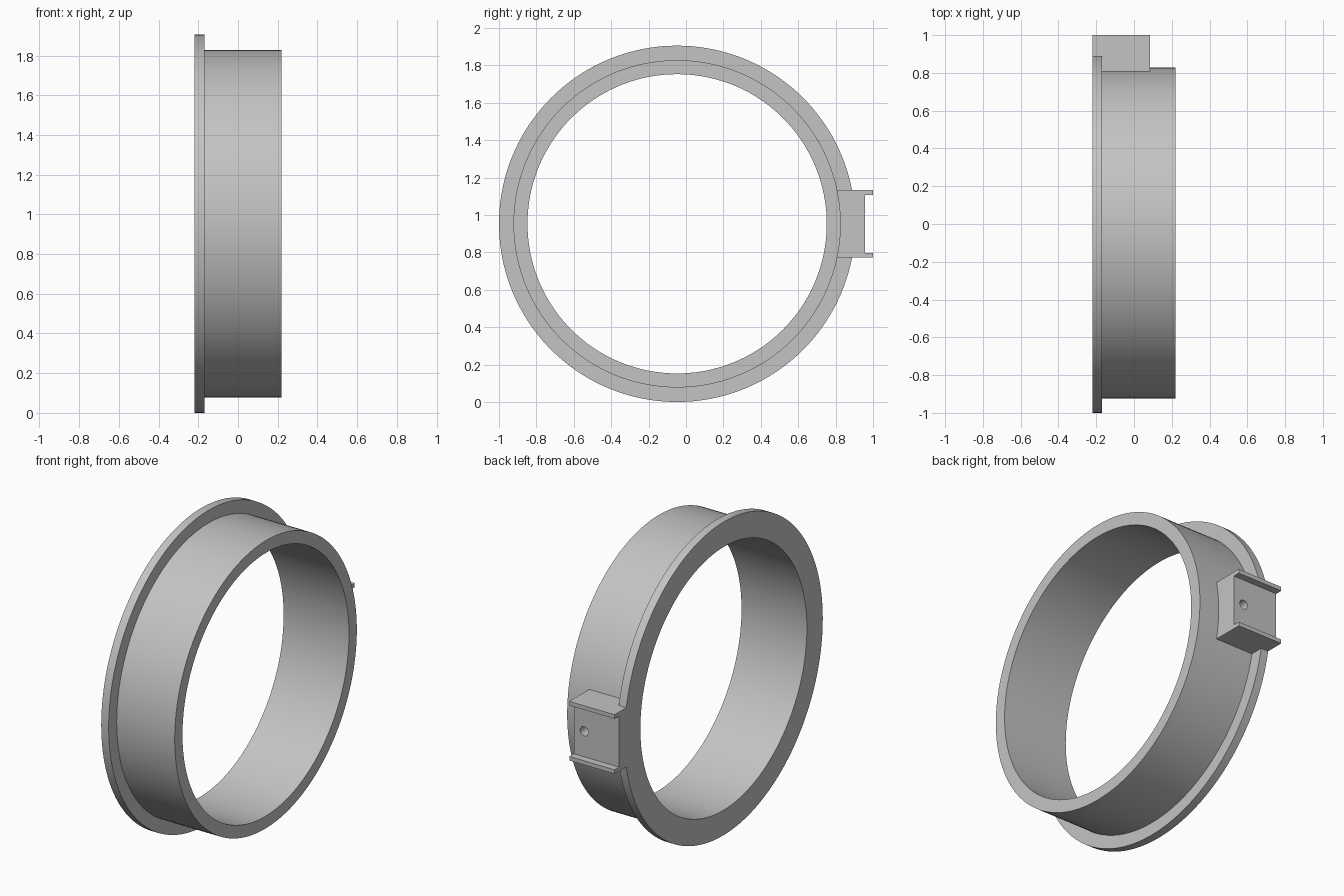
import bpy, bmesh, math
from mathutils import Matrix, Vector

if "Cube" in bpy.data.objects:
    bpy.data.objects.remove(bpy.data.objects["Cube"], do_unlink=True)

grey = bpy.data.materials.new("plain grey")
grey.use_nodes = True
colour = (0.55, 0.55, 0.55, 1)
grey.diffuse_color = colour
grey.node_tree.nodes["Principled BSDF"].inputs["Base Color"].default_value = colour

CY, CZ = -0.0475, 0.9525      # ring axis
BACK, LIP, FRONT = -0.22, -0.17, 0.22


def finish(bm, name):
    bmesh.ops.recalc_face_normals(bm, faces=bm.faces)
    mesh = bpy.data.meshes.new(name)
    bm.to_mesh(mesh)
    bm.free()
    mesh.materials.append(grey)
    obj = bpy.data.objects.new(name, mesh)
    bpy.context.collection.objects.link(obj)
    return obj


def boolean(obj, other, operation):
    mod = obj.modifiers.new(operation.lower(), "BOOLEAN")
    mod.operation, mod.object, mod.solver = operation, other, "EXACT"
    bpy.context.view_layer.objects.active = obj
    bpy.ops.object.modifier_apply(modifier=mod.name)
    bpy.data.objects.remove(other, do_unlink=True)


# Flanged ring: profile of (x, radius) spun around the x axis
bm = bmesh.new()
profile = [(BACK, 0.80), (BACK, 0.9525), (LIP, 0.9525),
           (LIP, 0.875), (FRONT, 0.875), (FRONT, 0.80)]
verts = [bm.verts.new((x, CY, CZ + r)) for x, r in profile]
edges = [bm.edges.new((verts[i - 1], verts[i])) for i in range(len(verts))]
bmesh.ops.spin(bm, geom=verts + edges, cent=(0, CY, CZ), axis=(1, 0, 0),
               angle=math.tau, steps=160, use_merge=True)
bmesh.ops.remove_doubles(bm, verts=bm.verts, dist=0.0001)
ring = finish(bm, "flanged_ring")

# Mounting block with two rails: half section mirrored, extruded along x
half = [(0.79, 0.18), (1.0, 0.18), (1.0, 0.155), (0.957, 0.155)]
section = half + [(y, -z) for y, z in reversed(half)]
bm = bmesh.new()
face = bm.faces.new([bm.verts.new((BACK, y, CZ + z)) for y, z in section])
out = bmesh.ops.extrude_face_region(bm, geom=[face])
moved = [v for v in out["geom"] if isinstance(v, bmesh.types.BMVert)]
bmesh.ops.translate(bm, verts=moved, vec=Vector((0.305, 0, 0)))
block = finish(bm, "mounting_block")

# Screw hole, ending at the ring wall
bm = bmesh.new()
bmesh.ops.create_cone(bm, cap_ends=True, segments=32, radius1=0.028, radius2=0.028, depth=0.4,
                      matrix=Matrix.Translation((0.014, 0.88, CZ)) @ Matrix.Rotation(math.pi / 2, 4, "X"))
cutter = finish(bm, "hole_cutter")
cutter.hide_render = True

boolean(block, cutter, "DIFFERENCE")
boolean(ring, block, "UNION")

bpy.ops.object.select_all(action="DESELECT")
ring.select_set(True)
bpy.context.view_layer.objects.active = ring
bpy.ops.object.shade_smooth_by_angle(angle=math.radians(30))
